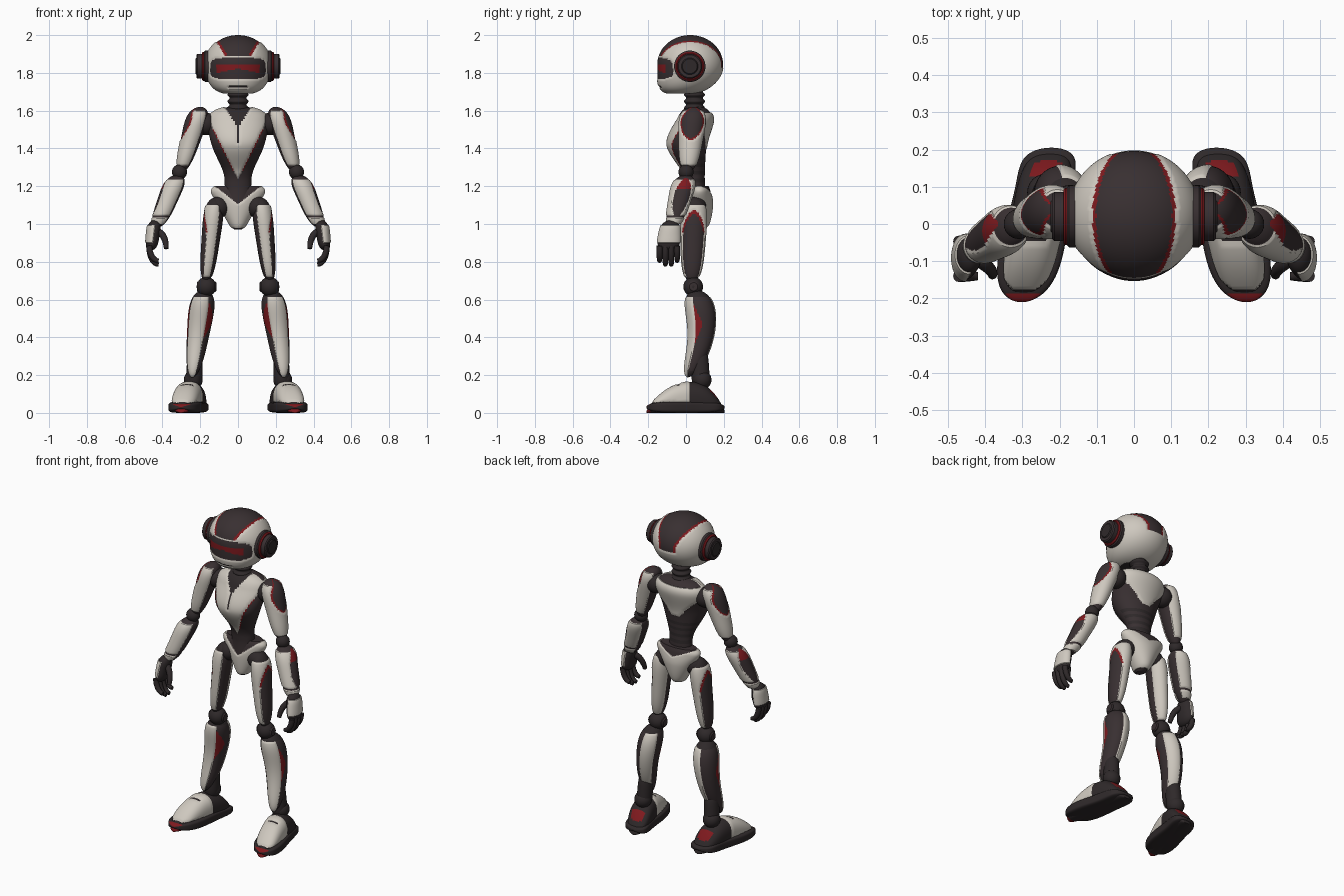
import bpy, bmesh, math
from math import sin, cos, pi
from mathutils import Vector

if "Cube" in bpy.data.objects:
    bpy.data.objects.remove(bpy.data.objects["Cube"])

COLOURS = {"white_armour": (.62, .58, .52), "dark_panel": (.04, .029, .031),
           "red_trim": (.21, .01, .013), "black_joint": (.028, .022, .023)}
WHITE, DARK, RED, JOINT = range(len(COLOURS))
materials = []
for colour_name, rgb in COLOURS.items():
    material = bpy.data.materials.new(colour_name)
    material.use_nodes = True
    material.diffuse_color = (*rgb, 1)
    material.node_tree.nodes["Principled BSDF"].inputs["Base Color"].default_value = (*rgb, 1)
    materials.append(material)
made = []


def finish(name, bm):
    mesh = bpy.data.meshes.new(name)
    bm.to_mesh(mesh)
    bm.free()
    for material in materials:
        mesh.materials.append(material)
    part = bpy.data.objects.new(name, mesh)
    bpy.context.collection.objects.link(part)
    made.append(part)


def loft(name, rings, rule, side=1, axis=2, around=64, power=2):
    """Skin (centre, radius, radius) rings, colour by rule, raise the white armour."""
    bm = bmesh.new()
    angles = [2 * pi * (j + .5) / around for j in range(around)]
    loops, faces = [], []
    for centre, *radii in rings:
        loop = []
        for a in angles:
            offset = [max(r, .002) * math.copysign(abs(u) ** (2 / power), u)
                      for r, u in zip(radii, (cos(a), sin(a)))]
            offset.insert(axis, 0)
            p = Vector(centre) + Vector(offset)
            loop.append(bm.verts.new((p.x * side, p.y, max(p.z, 0))))
        loops.append(loop)
    for low, high in zip(loops, loops[1:]):
        for j, a in enumerate(angles):
            quad = (low[j - 1], low[j], high[j], high[j - 1])
            faces.append((bm.faces.new(quad), a - pi / around))
    faces += [(bm.faces.new(end), 0) for end in (loops[0], loops[-1])]
    for face, a in faces:
        p = face.calc_center_median()
        p.x *= side
        face.material_index = rule(p, cos(a), sin(a)) if callable(rule) else rule
    bmesh.ops.recalc_face_normals(bm, faces=bm.faces)
    bm.normal_update()
    moves = [(v, v.normal * .004) for v in bm.verts
             if all(f.material_index == WHITE for f in v.link_faces)]
    for v, move in moves:
        v.co += move
    finish(name, bm)


def spaced(count):
    """Steps from 0 to 1, closer together at both ends."""
    return [(1 - cos(pi * i / count)) / 2 for i in range(count + 1)]


def rounding(t, power=4):
    return max(0, 1 - abs(2 * t - 1) ** power) ** .5


def limb(name, top, end, top_size, end_size, rule, side, bow=0):
    """Tapered, round-ended limb segment, bowed backward in the middle."""
    rings = []
    for t in spaced(72):
        centre = Vector(top).lerp(Vector(end), t) + Vector((0, bow * sin(pi * t), 0))
        size = Vector(top_size).lerp(Vector(end_size), t) * rounding(t)
        rings.append((centre, size.x, size.y))
    loft(name, rings, rule, side)


def body(name, rows, rule):
    """Smooth trunk through (height, front, back, half width) rows."""
    keys = [Vector(row) for row in (rows[0], *rows, rows[-1])]
    rings = []
    for a, b, c, d in zip(keys, keys[1:], keys[2:], keys[3:]):
        for i in range(16):
            t = i / 16
            z, front, back, half = b + t / 2 * (c - a + t * (
                2 * a - 5 * b + 4 * c - d + t * (3 * b - 3 * c + d - a)))
            rings.append(((0, (front + back) / 2, z), half, (back - front) / 2))
    loft(name, rings, rule, around=96)


def ball(name, centre, radius, side):
    bm = bmesh.new()
    bmesh.ops.create_uvsphere(bm, u_segments=24, v_segments=16, radius=radius)
    bmesh.ops.translate(bm, verts=bm.verts, vec=(centre[0] * side, *centre[1:]))
    for face in bm.faces:
        face.material_index = JOINT
    finish(name, bm)


def disc(name, inner, outer, y, z, radius, colour, side):
    """Wheel-shaped cap lying across x, with a small bevel."""
    bevel = math.copysign(.006, outer - inner)
    rings = [((inner, y, z), radius, radius), ((outer - bevel, y, z), radius, radius),
             ((outer, y, z), radius - .006, radius - .006)]
    loft(name, rings, colour, side, axis=0)


def digit(name, path, thickness, side):
    """Tapered finger swept along a path."""
    curve = bpy.data.curves.new(name, "CURVE")
    curve.dimensions = "3D"
    curve.bevel_depth = thickness
    curve.use_fill_caps = True
    curve.materials.append(materials[JOINT])
    line = curve.splines.new("POLY")
    line.points.add(len(path) - 1)
    for i, (point, (x, y, z)) in enumerate(zip(line.points, path)):
        point.co = (x * side, y, z, 1)
        point.radius = 1 - .4 * (i / len(path)) ** 3
    bpy.context.collection.objects.link(bpy.data.objects.new(name, curve))


def oval(u, v):
    return u * u + v * v


# Colour rules: p is the place, c points outward and s backward
def head_rule(p, c, s):
    x = abs(p.x)
    stripe = .107 * max(0, 1 - ((p.y - .02) / .19) ** 2) ** .5
    if p.z > (1.89 if s < 0 else 1.83) and x < stripe + .005:
        return DARK if x < stripe - .005 else RED
    if s < 0 and oval((x / .147) ** 2, ((p.z - 1.823) / .058) ** 2) < 1:
        return RED if x < .115 and 1.822 - x / 5 < p.z < 1.848 - x / 20 else DARK
    mouth = s < 0 and x < .05 and abs(p.z - 1.725) < .004
    return JOINT if mouth or p.z < 1.693 else WHITE


def torso_rule(p, c, s):
    x = abs(p.x)
    if s < 0:
        if x < .009 and 1.43 < p.z < 1.55 or x < (p.z - 1.51) * .65:
            return JOINT
        edge = (p.z - 1.24) / 2
        if x < edge:
            return WHITE
        return RED if x < edge + .006 and 1.28 < p.z < 1.5 else DARK
    if 1.39 < p.z < 1.59 and x < p.z - 1.37:
        return WHITE
    return JOINT if p.z < 1.36 and int(p.z * 50) % 2 else DARK


def pelvis_rule(p, c, s):
    x = abs(p.x)
    dip = 1.105 + x * .8 if s < 0 else 1.15 + x * .4
    return DARK if p.z > dip or p.z < .98 else WHITE


def upper_arm_rule(p, c, s):
    pad = oval((p.z - 1.54) / .085, s / .8)
    if c > 0 and pad < 1.28:
        return DARK if pad < 1 else RED
    return WHITE if 1.31 < p.z < 1.6 and c > -.75 else DARK


def forearm_rule(p, c, s):
    if c > 0 and oval((p.z - 1.14) / .105, (s - .1) / .7) < 1:
        return RED if p.z > 1.185 else DARK
    cuff_gap = abs(p.z - 1.04) < .004
    return DARK if cuff_gap or c < -.85 or not 1 < p.z < 1.235 else WHITE


def palm_rule(p, c, s):
    return WHITE if c > -.1 and .9 < p.z < .995 else JOINT


def thigh_rule(p, c, s):
    if not .72 < p.z < 1.1:
        return JOINT
    panel = oval((p.z - .84) / .21, s / .95)
    if c > 0 and panel < 1 and (s < 0 or c > .3) and c > .5:
        return DARK
    if c > 0 and p.z > .95 and panel < 1.22 and c > .4:
        return RED
    if s < 0 and -.6 < c < .75 or s > .25 and c < .5 or c > 0 and p.z > .95:
        return WHITE
    return DARK


def shin_rule(p, c, s):
    if p.z > .615:
        return JOINT
    blade = s < -.42 and -.5 < c < .9
    if blade or -.9 < c < .15 and s > .3 and p.z > .28:
        return WHITE
    if c > 0 and s < .1 - 5 * abs(p.z - .47):
        return RED
    if c < 0 and s < -.2 - 7 * abs(p.z - .49):
        return RED
    return DARK if p.z > .22 else JOINT


def foot_rule(p, c, s):
    if p.y < -.185 or p.y > .13 and .075 < p.z and abs(c) < .6:
        return RED
    vent = abs(p.y + .04) < .01 and abs(c) < .45
    return JOINT if vent or p.y > .02 or p.z < .055 else WHITE


def sole_rule(p, c, s):
    return RED if p.y < -.185 and p.z > .025 and abs(c) < .8 else JOINT


# Head: a round dome whose lower half is fuller and juts forward at the jaw
head_rings = []
for t in spaced(100):
    up, out = cos(pi * t), sin(pi * t)
    jaw = .05 * up * up if up < 0 else 0
    radius = .174 * max(out, 0) ** (.6 if up < 0 else 1)
    head_rings.append(((0, .022 - jaw, 1.845 + .155 * up), radius, radius))
loft("head", head_rings, head_rule, around=160)

# Ribbed neck
neck_rings = []
for i in range(41):
    radius = .05 + .006 * sin(i * pi / 5)
    neck_rings.append(((0, .045, 1.57 + i * .0035), radius, radius))
loft("neck", neck_rings, JOINT)

# Trunk
body("torso", [(1.62, .01, .09, .05), (1.6, -.02, .12, .12), (1.55, -.05, .145, .16),
               (1.42, -.1, .11, .14), (1.28, -.02, .1, .08), (1.2, 0, .1, .07),
               (1.1, 0, .1, .07)], torso_rule)
body("pelvis", [(1.2, .02, .12, .12), (1.17, .01, .13, .14), (1.1, 0, .14, .1),
                (1, .01, .12, .045), (.97, .03, .08, .02)], pelvis_rule)

for side, hand in ((1, "left_"), (-1, "right_")):
    # Ear pod
    disc(hand + "ear_base", .13, .18, .02, 1.835, .083, DARK, side)
    disc(hand + "ear_ring", .17, .19, .02, 1.835, .077, RED, side)
    disc(hand + "ear_cap", .18, .22, .02, 1.835, .066, DARK, side)
    disc(hand + "ear_hub", .2, .225, .02, 1.835, .045, JOINT, side)

    # Arm
    ball(hand + "shoulder_joint", (.17, .045, 1.53), .06, side)
    limb(hand + "upper_arm", (.2, .04, 1.62), (.3, .01, 1.27),
         (.07, .08), (.037, .042), upper_arm_rule, side)
    ball(hand + "elbow", (.31, 0, 1.275), .04, side)
    limb(hand + "forearm", (.32, 0, 1.26), (.43, -.07, .98),
         (.065, .07), (.045, .045), forearm_rule, side)

    # Hand with curled fingers
    limb(hand + "palm", (.44, -.08, 1.02), (.46, -.095, .86),
         (.038, .05), (.032, .065), palm_rule, side)
    bends = [pi / 2 * i / 12 for i in range(13)]
    for number, length in enumerate((.08, .1, .1, .08)):
        y = -.14 + number * .031
        digit(f"{hand}finger_{number + 1}",
              [(.42 + .05 * cos(a), y, .885 - length * sin(a)) for a in bends], .016, side)
    digit(hand + "thumb",
          [(.43 - .05 * sin(a), -.09 - .03 * a, .87 + .09 * cos(a)) for a in bends], .018, side)

    # Leg
    ball(hand + "hip_joint", (.1, .05, 1.09), .057, side)
    limb(hand + "thigh", (.12, .045, 1.14), (.17, .03, .69),
         (.06, .075), (.037, .052), thigh_rule, side)
    ball(hand + "knee", (.167, .038, .668), .052, side)
    disc(hand + "knee_cap_outer", .167, .218, .04, .668, .028, DARK, side)
    disc(hand + "knee_cap_inner", .167, .114, .04, .668, .028, DARK, side)
    limb(hand + "shin", (.18, .055, .65), (.24, .015, .19),
         (.08, .09), (.04, .047), shin_rule, side, bow=.045)
    limb(hand + "ankle_strut", (.225, .07, .35), (.235, .08, .12),
         (.04, .045), (.045, .05), JOINT, side)
    ball(hand + "ankle", (.237, .085, .175), .05, side)

    # Foot and sole, built from heel to toe
    foot, sole = [], []
    for t in spaced(60):
        place = (.222 + .08 * t, .205 - .415 * t)
        half = (.03 + .052 * sin(pi * t ** .8)) * rounding(t)
        foot.append(((*place, half), (.078 - .015 * t) * rounding(t), half))
        width = .085 - .008 * sin(2 * pi * t) - .025 * t ** 4
        sole.append(((*place, .03), width * rounding(t, 8), .03 * rounding(t)))
    loft(hand + "foot", foot, foot_rule, side, axis=1, power=2.4)
    loft(hand + "sole", sole, sole_rule, side, axis=1, power=5)

# Smooth shading with crisp creases
bpy.ops.object.select_all(action="DESELECT")
for part in made:
    part.select_set(True)
bpy.context.view_layer.objects.active = made[0]
bpy.ops.object.shade_smooth_by_angle(angle=math.radians(40))
